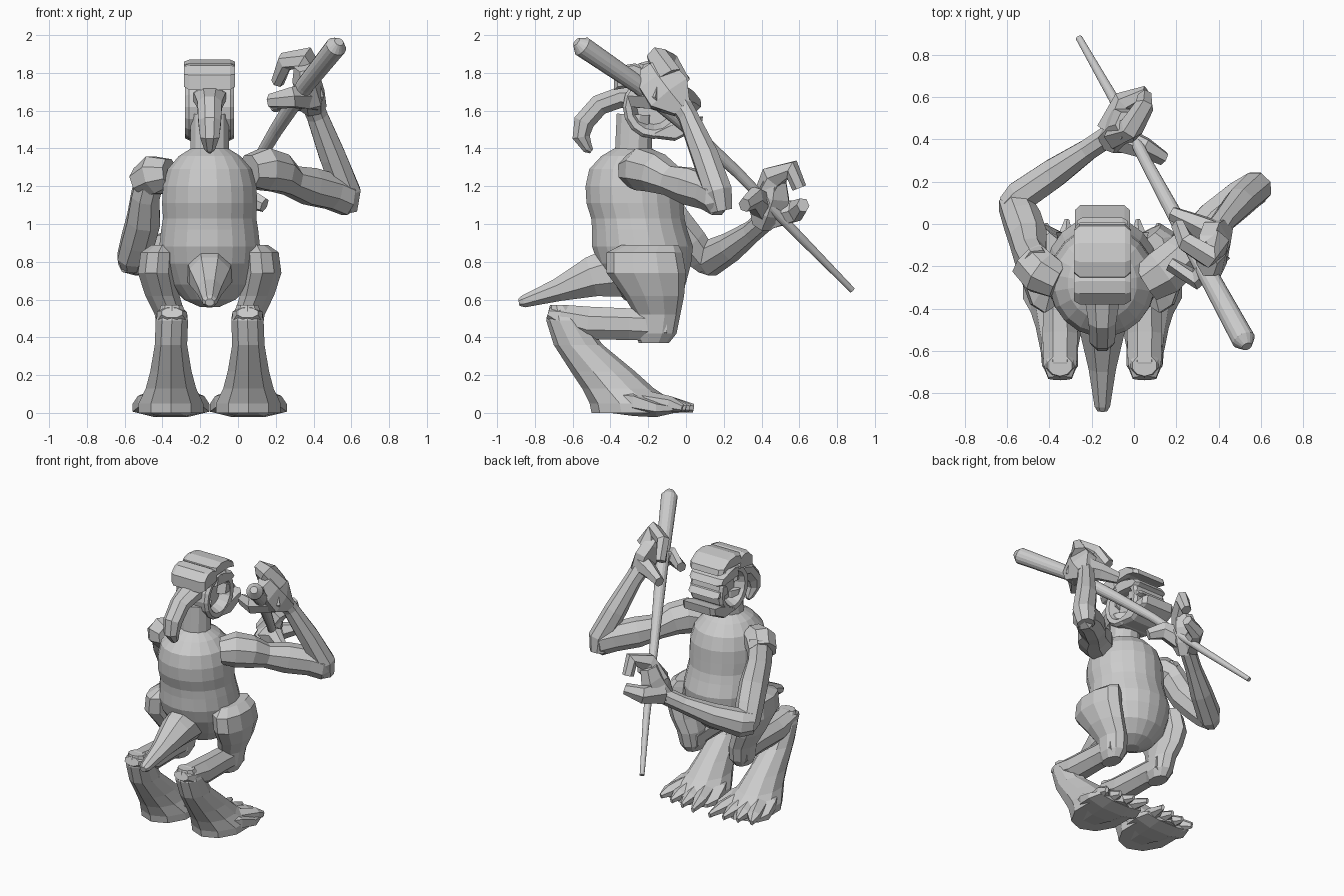
import bpy, bmesh, math
from mathutils import Vector

CX = -0.15  # body centre line


def finish(bm, name):
    bmesh.ops.recalc_face_normals(bm, faces=bm.faces)
    me = bpy.data.meshes.new(name)
    bm.to_mesh(me)
    bm.free()
    ob = bpy.data.objects.new(name, me)
    bpy.context.collection.objects.link(ob)
    return ob


def loft(name, secs, n=8, ref=(1, 0, 0), axis=None):
    """Loft through sections (x, y, z, radius along ref, other radius)."""
    bm = bmesh.new()
    pts = [Vector(s[:3]) for s in secs]
    rings = []
    for i, s in enumerate(secs):
        if axis:
            t = Vector(axis)
        else:
            before = (pts[i] - pts[i - 1]).normalized() if i else Vector()
            after = (pts[i + 1] - pts[i]).normalized() if i < len(pts) - 1 else Vector()
            t = (before + after).normalized()
        u = Vector(ref)
        u = (u - t * u.dot(t)).normalized()
        v = t.cross(u)
        a, b = s[3], s[-1]
        rings.append([bm.verts.new(pts[i] + u * a * math.cos(k) + v * b * math.sin(k))
                      for k in [math.tau * (j + .5) / n for j in range(n)]])
    for p, q in zip(rings, rings[1:]):
        for j in range(n):
            bm.faces.new((p[j], p[(j + 1) % n], q[(j + 1) % n], q[j]))
    bm.faces.new(rings[0])
    bm.faces.new(rings[-1])
    return finish(bm, name)


def slab(name, profile, half):
    """Extrude a y-z profile across the head, with softened corners."""
    bm = bmesh.new()
    cy, cz = [sum(p[i] for p in profile) / len(profile) for i in (0, 1)]
    rings = []
    for x, k in ((-half, .8), (-half * .8, 1), (half * .8, 1), (half, .8)):
        rings.append([bm.verts.new((CX + x, cy + (y - cy) * k, cz + (z - cz) * k)) for y, z in profile])
    bm.faces.new(rings[0])
    bm.faces.new(rings[-1])
    for l, r in zip(rings, rings[1:]):
        for j in range(len(l)):
            k = (j + 1) % len(l)
            bm.faces.new((l[j], l[k], r[k], r[j]))
    return finish(bm, name)


# Torso with waist
loft("torso", [(CX, y, z, a, b) for y, z, a, b in [
    (-.20, .56, .05, .05), (-.20, .60, .14, .13), (-.20, .68, .215, .20),
    (-.22, .79, .26, .25), (-.23, .88, .27, .27), (-.245, .97, .26, .255),
    (-.255, 1.03, .25, .25), (-.27, 1.11, .255, .26), (-.275, 1.20, .25, .26),
    (-.28, 1.29, .225, .235), (-.28, 1.36, .165, .17), (-.28, 1.40, .10, .10)]],
    20, axis=(0, 0, 1))
loft("neck", [(CX, -.28, 1.36, .105, .1), (CX, -.27, 1.58, .105, .1)], 12)
loft("tail", [(CX, -.36, .75, .13, .15), (CX, -.50, .72, .115, .115),
              (CX, -.68, .65, .07, .065), (CX, -.86, .59, .04, .035),
              (CX, -.885, .585, .025, .02)])

# Head: sideways ring with a recessed core, and stacked brow and lip slabs
bm = bmesh.new()
rings = []
for j in range(16):
    k = math.tau * j / 16
    rings.append([bm.verts.new((CX + x, -.17 + r * math.cos(k), 1.62 + r * 1.03 * math.sin(k)))
                  for x, r in ((-.11, .165), (-.13, .15), (-.125, .12), (-.06, .09),
                               (.06, .09), (.125, .12), (.13, .15), (.11, .165))])
for j in range(16):
    p, q = rings[j], rings[(j + 1) % 16]
    for i in range(8):
        bm.faces.new((p[i], p[(i + 1) % 8], q[(i + 1) % 8], q[i]))
finish(bm, "head_ring")
loft("head_core", [(CX - .06, -.17, 1.62, .11, .11), (CX + .06, -.17, 1.62, .11, .11)],
     12, ref=(0, 1, 0))
slab("crown_back", [(-.38, 1.71), (-.38, 1.79), (-.33, 1.84), (-.27, 1.85), (-.22, 1.83), (-.2, 1.74)], .135)
slab("crown_front", [(-.27, 1.78), (-.25, 1.85), (-.18, 1.87), (-.09, 1.86), (-.01, 1.81),
                     (.0, 1.77), (-.08, 1.79)], .135)
slab("brow", [(-.24, 1.70), (-.22, 1.78), (-.12, 1.77), (-.02, 1.74), (.01, 1.70), (-.03, 1.68)], .13)
slab("upper_lip", [(-.12, 1.60), (-.10, 1.68), (.0, 1.65), (.03, 1.61), (-.02, 1.60)], .12)
slab("lower_lip", [(-.22, 1.46), (-.10, 1.52), (.02, 1.56), (.09, 1.57), (.08, 1.51), (-.06, 1.44)], .13)

# Drooping crest behind the head
loft("crest", [(CX, -.25, 1.67, .10, .07), (CX, -.35, 1.67, .09, .06),
               (CX, -.46, 1.63, .07, .06), (CX, -.54, 1.54, .065, .06),
               (CX, -.555, 1.46, .055, .05), (CX, -.52, 1.40, .03, .03),
               (CX, -.50, 1.385, .015, .015)])

# Legs and feet, one each side
for s, side in ((1, "right"), (-1, "left")):
    def at(d):
        return CX + s * d
    loft(side + "_thigh", [(at(d), y, z, a, b) for d, y, z, a, b in [
        (.25, -.19, .89, .06, .15), (.27, -.22, .85, .10, .20),
        (.28, -.21, .74, .105, .21), (.25, -.17, .62, .095, .16),
        (.21, -.15, .52, .085, .12), (.20, -.16, .42, .08, .11),
        (.20, -.17, .37, .055, .08)]], 10, axis=(0, 0, 1))
    loft(side + "_shin", [(at(.20), -.10, .46, .08, .09), (at(.20), -.30, .47, .08, .09),
                          (at(.20), -.52, .475, .09, .095), (at(.20), -.67, .51, .085, .07),
                          (at(.20), -.73, .53, .06, .03)])
    loft(side + "_foot", [(at(d), y, z, a, b) for d, y, z, a, b in [
        (.20, -.67, .57, .06, .05), (.20, -.64, .49, .09, .10),
        (.205, -.57, .36, .09, .13), (.205, -.44, .22, .115, .17),
        (.205, -.36, .13, .14, .19), (.205, -.28, .05, .18, .23),
        (.205, -.27, .0, .18, .23)]], 10, axis=(0, 0, 1))
    # Spreading wedge of the front foot, then pointed toes
    loft(side + "_forefoot", [(at(.205), -.44, .08, .11, .08), (at(.205), -.28, .065, .19, .09),
                              (at(.205), -.16, .03, .22, .06), (at(.205), -.07, .025, .19, .03)],
         8, ref=(1, 0, 0), axis=(0, -1, 0)).scale.z = .9
    for i in range(4):
        d = .09 + i * .085
        loft(side + "_toe", [(at(.13 + i * .055), -.22, .06, .06, .06),
                             (at(d), -.08, .045, .05, .042),
                             (at(d + (i - 1.5) * .015), .04 - .02 * i, .025, .012, .022)], 6)

# Long tapering bowed stick
loft("stick", [(.535, -.58, 1.965, .025), (.52, -.55, 1.94, .056), (.356, -.25, 1.735, .048),
               (.20, .03, 1.495, .037), (.07, .27, 1.275, .03), (-.10, .60, .935, .024),
               (-.26, .88, .65, .016)], 16)

# Arms: shoulder, upper arm, elbow and forearm
Z = (0, 0, 1)
loft("right_upper_arm", [(.06, -.28, 1.28, .09, .10), (.14, -.23, 1.29, .12, .12),
                         (.22, -.16, 1.27, .11, .11), (.28, -.08, 1.23, .085, .085),
                         (.38, .02, 1.20, .105, .095), (.50, .12, 1.17, .10, .09),
                         (.575, .17, 1.14, .10, .085), (.61, .19, 1.14, .07, .05)], ref=Z)
loft("right_forearm", [(.575, .19, 1.07, .06, .06), (.575, .17, 1.17, .08, .08),
                       (.50, .10, 1.36, .075, .075), (.42, .01, 1.57, .055, .06),
                       (.38, -.05, 1.67, .06, .065)], ref=(0, 1, 0))
loft("left_shoulder", [(-.36, -.27, 1.27, .08, .09), (-.44, -.23, 1.26, .11, .11),
                       (-.50, -.17, 1.22, .09, .10)], ref=Z)
loft("left_upper_arm", [(-.46, -.21, 1.27, .08, .10), (-.49, -.15, 1.15, .08, .10),
                        (-.50, -.07, 1.02, .095, .10), (-.53, .02, .91, .095, .095),
                        (-.56, .09, .82, .085, .085), (-.56, .12, .77, .06, .06)])
loft("left_forearm", [(-.60, .08, .82, .08, .06), (-.54, .13, .82, .10, .08),
                      (-.38, .24, .88, .08, .075), (-.22, .35, .96, .06, .055),
                      (-.10, .43, 1.03, .06, .055)], ref=Z)

# Hands gripping the stick
loft("right_palm", [(.40, -.02, 1.61, .06, .07), (.385, -.09, 1.69, .14, .075),
                    (.36, -.15, 1.77, .13, .075), (.345, -.19, 1.84, .07, .05)], 6, ref=(0, 1, 0))
loft("left_palm", [(-.12, .40, 1.0, .06, .07), (-.08, .43, 1.07, .115, .075),
                   (-.05, .46, 1.15, .10, .075), (-.03, .47, 1.23, .07, .06)], 6, ref=(0, 1, 0))
fingers = {
    "right_finger_upper": [(.38, -.10, 1.78), (.35, -.15, 1.88), (.25, -.09, 1.86), (.21, -.01, 1.75)],
    "right_finger_lower": [(.40, -.12, 1.68), (.29, -.26, 1.67), (.17, -.19, 1.65)],
    "right_thumb": [(.39, -.05, 1.67), (.29, .0, 1.66), (.18, .05, 1.63)],
    "left_finger_upper": [(-.07, .42, 1.12), (-.01, .46, 1.25), (.05, .56, 1.29), (.05, .60, 1.19)],
    "left_finger_lower": [(-.11, .44, 1.05), (-.05, .58, 1.07), (.06, .62, 1.10)],
    "left_thumb": [(-.08, .41, 1.09), (.05, .36, 1.14), (.14, .31, 1.10)],
}
for name, path in fingers.items():
    last = len(path) - 1
    loft(name, [(*p, .085 - .045 * i / last, .07 - .035 * i / last) for i, p in enumerate(path)],
         6, ref=(.3, .2, 1))
